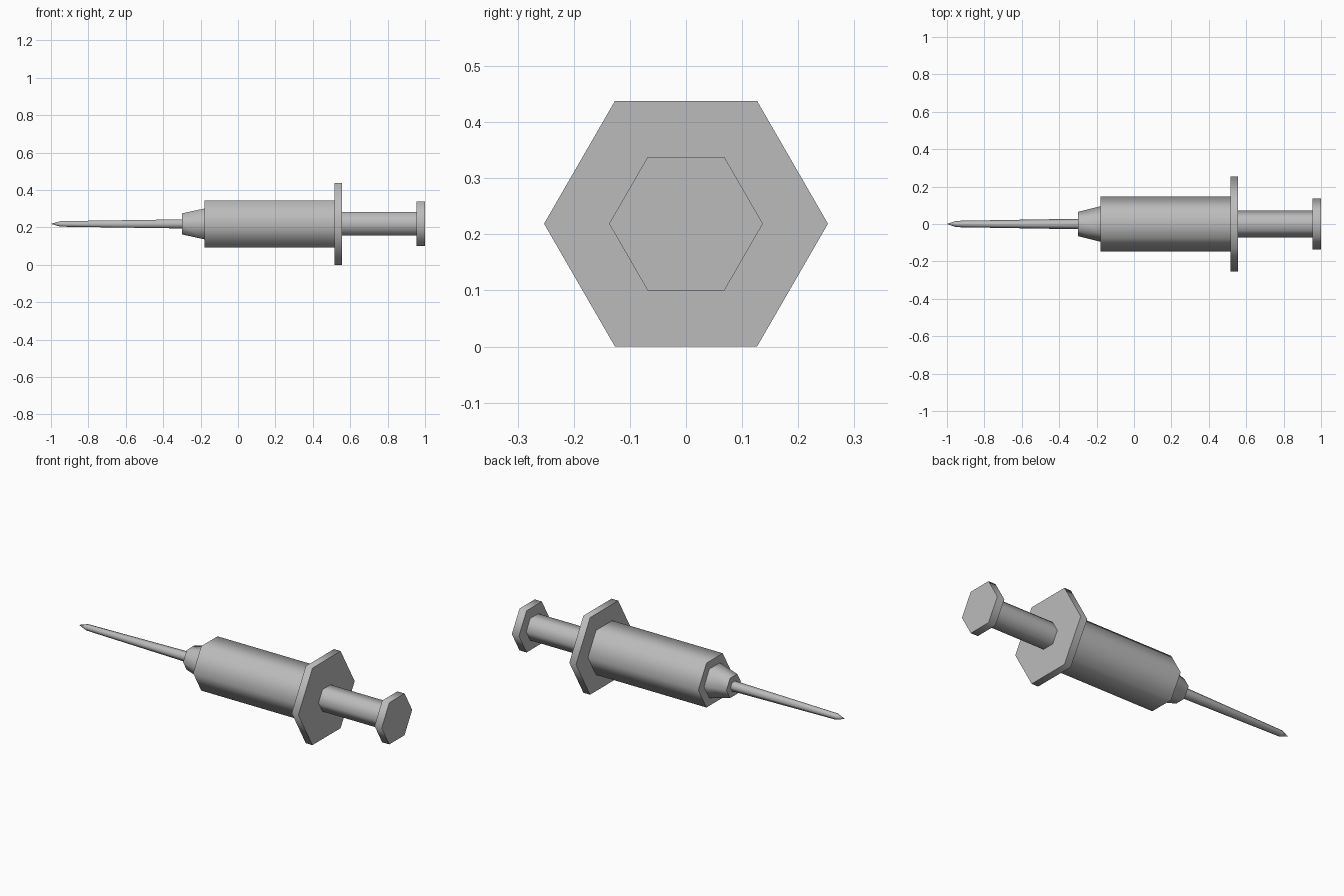
import bpy
import bmesh
import math
from mathutils import Matrix, Vector

cube = bpy.data.objects.get("Cube")
if cube:
    bpy.data.objects.remove(cube, do_unlink=True)

SIDES = 6
AXIS_Z = 0.219

grey = bpy.data.materials.new("grey")
grey.use_nodes = True
colour = (0.5, 0.5, 0.5, 1)
grey.diffuse_color = colour
grey.node_tree.nodes["Principled BSDF"].inputs["Base Color"].default_value = colour


def hex_part(name, profile):
    """Loft hexagonal rings along x; profile holds (x, corner radius) pairs."""
    bm = bmesh.new()
    rings = []
    for x, r in profile:
        if r == 0:
            rings.append([bm.verts.new((x, 0, AXIS_Z))] * SIDES)
            continue
        angles = [math.tau * i / SIDES for i in range(SIDES)]
        rings.append([bm.verts.new((x, r * math.cos(a), AXIS_Z + r * math.sin(a)))
                      for a in angles])
    for a, b in zip(rings, rings[1:]):
        for i in range(SIDES):
            j = (i + 1) % SIDES
            corners = dict.fromkeys((a[i], a[j], b[j], b[i]))
            bm.faces.new(list(corners))
    for ring in (rings[0], rings[-1]):
        if len(set(ring)) > 1:
            bm.faces.new(ring)
    bmesh.ops.recalc_face_normals(bm, faces=bm.faces[:])
    mesh = bpy.data.meshes.new(name)
    bm.to_mesh(mesh)
    bm.free()
    mesh.materials.append(grey)
    obj = bpy.data.objects.new(name, mesh)
    bpy.context.collection.objects.link(obj)

    # Rounded shading around the sides, crisp end caps
    bpy.ops.object.select_all(action="DESELECT")
    obj.select_set(True)
    bpy.context.view_layer.objects.active = obj
    bpy.ops.object.shade_smooth_by_angle(angle=math.radians(65))
    return obj


# Needle with a pointed tip, then the tapered hub holding it
hex_part("needle", [(-1, 0), (-0.95, 0.017), (-0.3, 0.028)])
hex_part("needle_hub", [(-0.3, 0.065), (-0.18, 0.095)])

# Main body and its finger flange
hex_part("barrel", [(-0.18, 0.146), (0.515, 0.146)])
hex_part("finger_flange", [(0.515, 0.253), (0.557, 0.253)])

# Plunger
hex_part("plunger_rod", [(0.557, 0.072), (0.955, 0.072)])
hex_part("thumb_plate", [(0.955, 0.137), (1, 0.137)])
